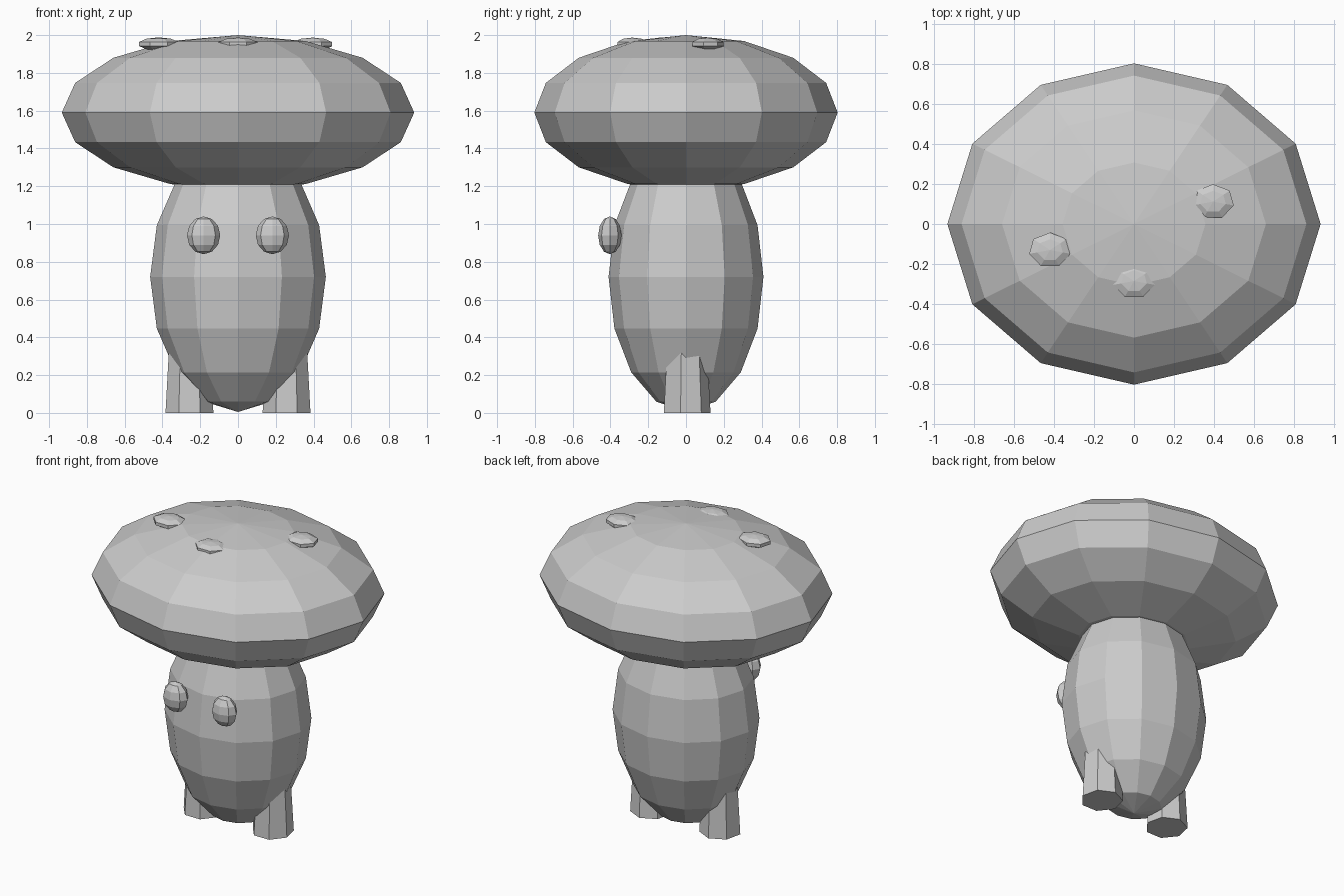
import bpy
import bmesh
from mathutils import Matrix, Vector

if "Cube" in bpy.data.objects:
    bpy.data.objects.remove(bpy.data.objects["Cube"])


def finish(name, bm):
    mesh = bpy.data.meshes.new(name)
    bm.to_mesh(mesh)
    bm.free()
    obj = bpy.data.objects.new(name, mesh)
    bpy.context.collection.objects.link(obj)
    return obj


def ellipsoid(name, centre, radii, segments, rings):
    bm = bmesh.new()
    bmesh.ops.create_uvsphere(bm, u_segments=segments, v_segments=rings, radius=1)
    bmesh.ops.scale(bm, vec=Vector(radii), verts=bm.verts)
    obj = finish(name, bm)
    obj.location = centre
    return obj


def tapered_leg(name, x, r_bottom, r_top, height):
    bm = bmesh.new()
    bmesh.ops.create_cone(bm, cap_ends=True, segments=7, radius1=r_bottom,
                          radius2=r_top, depth=height,
                          matrix=Matrix.Translation((0, 0, height / 2)))
    obj = finish(name, bm)
    obj.location = (x, 0, 0)
    return obj


# Body and cap
ellipsoid("body", (0, 0, 0.72), (0.465, 0.41, 0.715), 12, 8)
ellipsoid("cap", (0, 0, 1.59), (0.933, 0.803, 0.41), 12, 8)

# Eyes and legs, one per side
for side, sx in (("left", -1), ("right", 1)):
    ellipsoid(f"{side}_eye", (sx * 0.182, -0.403, 0.94), (0.088, 0.062, 0.1), 8, 6)
    tapered_leg(f"{side}_leg", sx * 0.257, 0.13, 0.11, 0.36)

# Raised spots on the cap
spots = [(0, -0.285, 1.952), (-0.42, -0.13, 1.953), (0.395, 0.112, 1.952)]
for i, centre in enumerate(spots):
    ellipsoid(f"cap_spot_{i + 1}", centre, (0.112, 0.092, 0.035), 7, 5)
